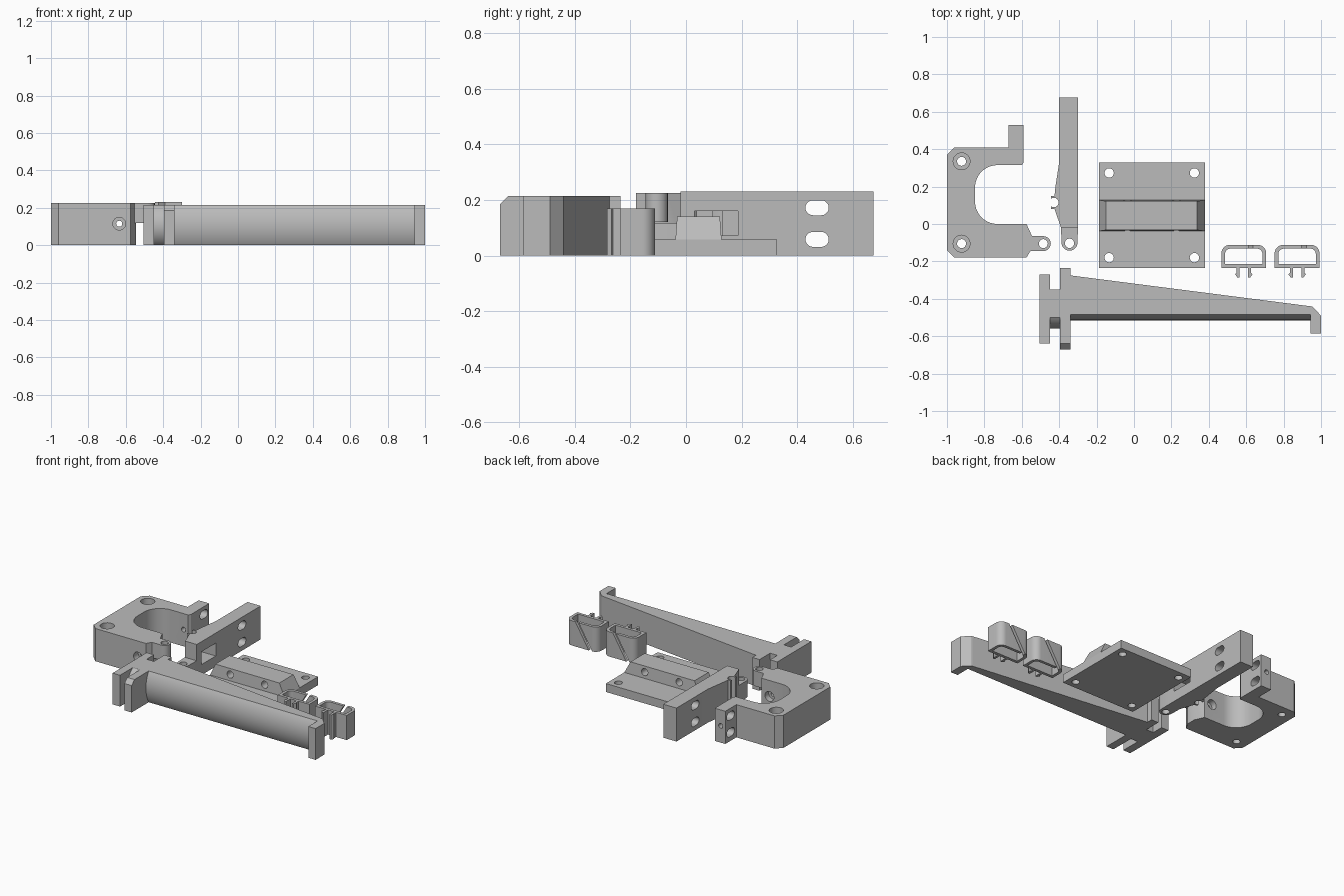
import bpy, math
from mathutils import Matrix, Vector

cube = bpy.data.objects.get("Cube")
if cube:
    bpy.data.objects.remove(cube)

grey = bpy.data.materials.new("plain_grey")
grey.use_nodes = True
grey.diffuse_color = (0.5, 0.5, 0.5, 1)
grey.node_tree.nodes["Principled BSDF"].inputs["Base Color"].default_value = (0.5, 0.5, 0.5, 1)


def arc(cx, cy, r, a0, a1, n=10):
    angles = [math.radians(a0 + (a1 - a0) * i / n) for i in range(n + 1)]
    return [(cx + r * math.cos(a), cy + r * math.sin(a)) for a in angles]


def prism(name, pts, z0, z1, axis="Z"):
    """Extrude an outline along an axis: Z takes (x, y), X takes (y, z), Y takes (x, z)."""
    put = {"Z": lambda a, b, c: (a, b, c), "X": lambda a, b, c: (c, a, b),
           "Y": lambda a, b, c: (a, c, b)}[axis]
    n = len(pts)
    verts = [put(a, b, z) for z in (z0, z1) for a, b in pts]
    faces = [list(range(n))[::-1], list(range(n, 2 * n))]
    faces += [[i, (i + 1) % n, n + (i + 1) % n, n + i] for i in range(n)]
    area = sum(pts[i - 1][0] * pts[i][1] - pts[i][0] * pts[i - 1][1] for i in range(n))
    if (area < 0) != (axis == "Y"):
        faces = [f[::-1] for f in faces]
    mesh = bpy.data.meshes.new(name)
    mesh.from_pydata(verts, [], faces)
    mesh.materials.append(grey)
    obj = bpy.data.objects.new(name, mesh)
    bpy.context.collection.objects.link(obj)
    return obj


def rect(a0, a1, b0, b1):
    return [(a0, b0), (a1, b0), (a1, b1), (a0, b1)]


def circle(a, b, r):
    return arc(a, b, r, 0, 345, 23)


def apply(obj, kind, other):
    mod = obj.modifiers.new("bool", "BOOLEAN")
    mod.operation, mod.object, mod.solver = kind, other, "EXACT"
    bpy.context.view_layer.objects.active = obj
    bpy.ops.object.modifier_apply(modifier=mod.name)
    bpy.data.objects.remove(other)


def cut(obj, pts, z0, z1, axis="Z"):
    apply(obj, "DIFFERENCE", prism("cutter", pts, z0, z1, axis))


def join(obj, pts, z0, z1, axis="Z"):
    apply(obj, "UNION", prism("piece", pts, z0, z1, axis))


def smooth(obj):
    bpy.ops.object.select_all(action="DESELECT")
    obj.select_set(True)
    bpy.context.view_layer.objects.active = obj
    bpy.ops.object.shade_smooth_by_angle(angle=math.radians(28))


def slots(obj, x0, x1):
    # pair of rounded adjustment slots
    for z in (0.058, 0.172):
        pts = arc(0.457, z, 0.027, 90, 270) + arc(0.487, z, 0.027, -90, 90)
        cut(obj, pts, x0, x1, "X")


# Feeder body: block with a deep rounded bay and a rear lug
outline = [(-0.96, 0.41), (-1, 0.37), (-1, -0.14), (-0.96, -0.18), (-0.575, -0.18),
           (-0.545, -0.13), (-0.545, -0.065), (-0.575, 0)]
outline += arc(-0.73, 0.12, 0.12, -90, -180) + arc(-0.73, 0.195, 0.12, 180, 90)
outline += [(-0.6, 0.315), (-0.59, 0.33), (-0.59, 0.53), (-0.67, 0.53), (-0.67, 0.41)]
body = prism("feeder_body", outline, 0, 0.225)
join(body, [(-0.57, -0.065), (-0.57, -0.145)] + arc(-0.485, -0.105, 0.04, -90, 90), 0.12, 0.225)
cut(body, circle(-0.485, -0.105, 0.024), 0.1, 0.3)
for y in (0.335, -0.105):
    cut(body, circle(-0.922, y, 0.024), -0.1, 0.3)
    cut(body, circle(-0.922, y, 0.045), 0.15, 0.3)
cut(body, circle(-0.635, 0.115, 0.016), -0.3, 0.7, "Y")
cut(body, circle(-0.635, 0.115, 0.034), -0.3, -0.13, "Y")
cut(body, circle(-0.635, 0.115, 0.034), -0.04, 0.05, "Y")
slots(body, -0.8, -0.5)
smooth(body)

# Idler lever: tapered bar with a thin pivot tail
lever = prism("idler_lever", [
    (-0.3, 0.675), (-0.4, 0.675), (-0.4, 0.33), (-0.42, 0.2), (-0.425, 0.15), (-0.445, 0.15),
    (-0.445, 0.08), (-0.425, 0.08), (-0.39, -0.02), (-0.3, -0.02)], 0, 0.23)
join(lever, [(-0.3, -0.01), (-0.39, -0.01)] + arc(-0.345, -0.1, 0.043, 180, 360)
     + [(-0.3, -0.03)], 0, 0.118)
cut(lever, circle(-0.345, -0.103, 0.025), -0.1, 0.2)
cut(lever, circle(-0.428, 0.115, 0.025), -0.1, 0.3)
cut(lever, rect(-0.5, -0.43, 0.104, 0.126), -0.1, 0.3)
cut(lever, rect(0.03, 0.187, 0.072, 0.16), -0.41, -0.2, "X")
slots(lever, -0.5, -0.2)
smooth(lever)

# Mounting plate with a raised sloped block
plate = prism("mounting_plate", rect(-0.187, 0.38, -0.235, 0.328), 0, 0.058)
for x in (-0.133, 0.323):
    for y in (-0.18, 0.273):
        cut(plate, circle(x, y, 0.025), -0.1, 0.2)
smooth(plate)
block = prism("raised_block", [(-0.187, 0.058), (0.38, 0.058), (0.337, 0.14), (-0.15, 0.14)],
              -0.038, 0.128, "Y")
for v in block.data.vertices:
    if v.co.z > 0.1:
        v.co.y += 0.006 if v.co.y < 0 else -0.006
for x in (-0.035, 0.227):
    cut(block, circle(x, 0.1, 0.024), -0.2, 0.3, "Y")
smooth(block)

# Wire clips: split rounded loops with two barbed prongs
for side, x in (("left", 0.872), ("right", 0.587)):
    def loop(w, bottom, top, r):
        return ([(x - w, bottom), (x + w, bottom)] + arc(x + w - r, top - r, r, 0, 90)
                + arc(x - w + r, top - r, r, 90, 180))
    clip = prism(side + "_clip", loop(0.12, -0.235, -0.112, 0.045), 0, 0.17)
    cut(clip, loop(0.1, -0.215, -0.132, 0.028), -0.1, 0.3)
    cut(clip, [(x - 0.085, -0.01), (x - 0.06, -0.01), (x + 0.055, 0.18), (x + 0.03, 0.18)],
        -0.15, -0.1, "Y")
    smooth(clip)
    for word, s in (("inner", -1), ("outer", 1)):
        px = x + s * 0.033
        prism(f"{side}_clip_{word}_prong", [
            (px - s * 0.01, -0.23), (px - s * 0.01, -0.285), (px + s * 0.002, -0.285),
            (px + s * 0.014, -0.268), (px + s * 0.006, -0.262), (px + s * 0.006, -0.23)], 0, 0.17)


def rounded_front(back, edge, bulge, top=0.215):
    # side section (y, z) with a convex front of the given bulge
    h = top / 2
    r = (h * h + bulge * bulge) / (2 * bulge)
    half = math.degrees(math.asin(h / r))
    return arc(edge - bulge + r, h, r, 180 - half, 180 + half, 20) + [(back, 0), (back, top)]


# Spool arm: hook flanges, curved web, tapered beam and end stop
prism("rear_flange", rect(-0.64, -0.27, 0, 0.215), -0.506, -0.45, "X")
prism("front_flange", [(-0.67, 0), (-0.235, 0), (-0.235, 0.215), (-0.64, 0.215), (-0.67, 0.185)],
      -0.395, -0.34, "X")
web = prism("flange_web", rounded_front(-0.35, -0.5, 0.06), -0.45, -0.395, "X")
smooth(web)
beam = prism("spool_beam", rounded_front(-0.275, -0.485, 0.03), -0.34, 0.945, "X")
for v in beam.data.vertices:
    if v.co.x > 0 and v.co.y > -0.3:
        v.co.y = -0.44
smooth(beam)
prism("end_stop", [(0.945, -0.585), (1, -0.585), (1, -0.49), (0.955, -0.443), (0.945, -0.44)], 0, 0.215)
